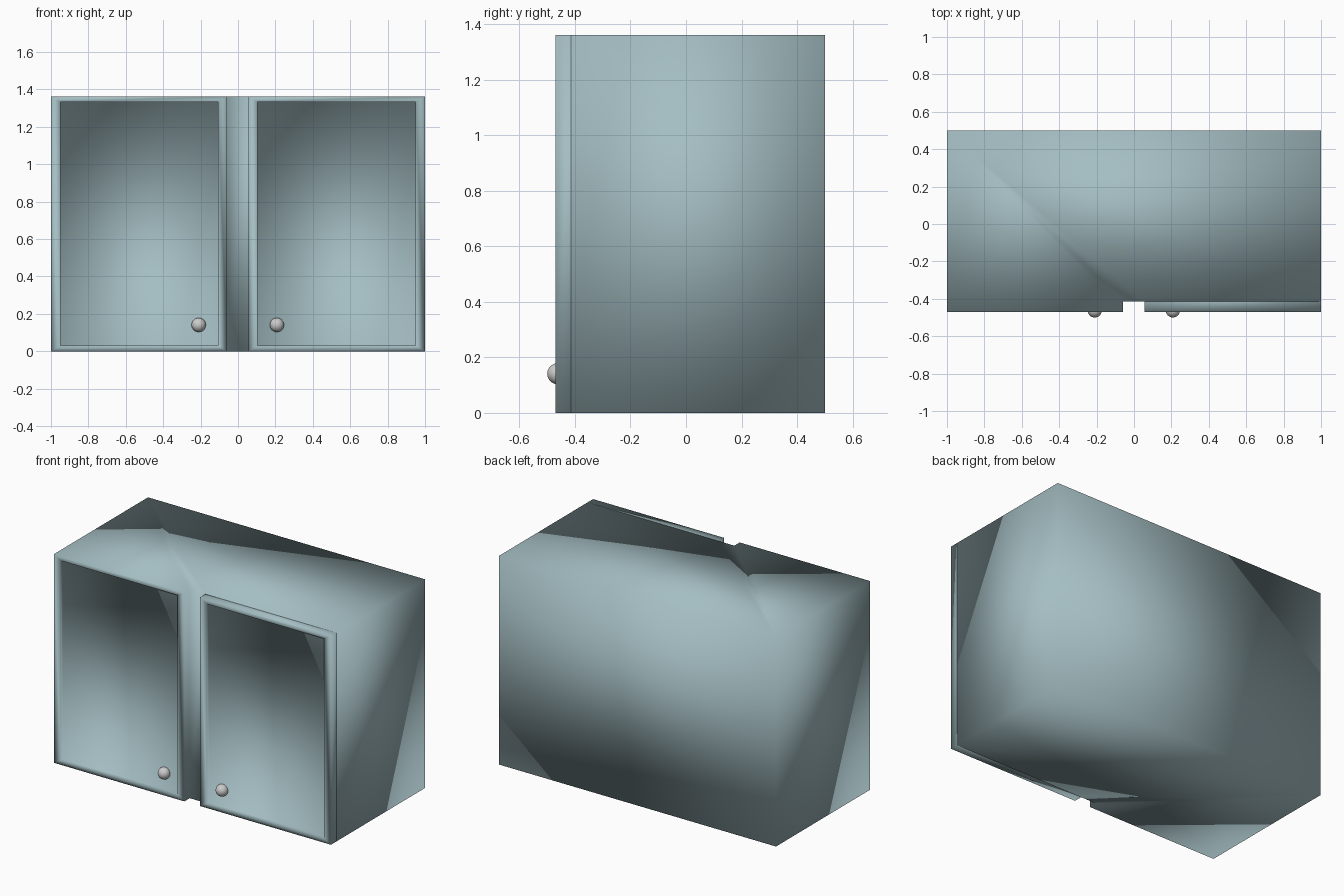
import bpy
import bmesh

if "Cube" in bpy.data.objects:
    bpy.data.objects.remove(bpy.data.objects["Cube"])

H = 1.362         # cabinet height
Y_FRONT = -0.47   # door face
Y_BODY = -0.415   # front of the carcass
Y_BACK = 0.5
LEFT_X, RIGHT_X = -0.058, 0.055   # inner door edges
SIDE, TOP, DEPTH = 0.05, 0.03, 0.018  # door frame width, height, panel recess

paint = bpy.data.materials.new("blue_grey_paint")
paint.diffuse_color = (0.37, 0.51, 0.54, 1)
paint.use_nodes = True
paint.node_tree.nodes["Principled BSDF"].inputs["Base Color"].default_value = paint.diffuse_color


def sink_panel(bm):
    """Step a recessed panel into the door face."""
    front = next(f for f in bm.faces
                 if all(abs(v.co.y - Y_FRONT) < 1e-4 for v in f.verts))
    xs = [v.co.x for v in front.verts]
    x0, x1 = min(xs), max(xs)
    bmesh.ops.inset_individual(bm, faces=[front], thickness=0.02)
    for v in front.verts:
        v.co.x = x0 + SIDE if v.co.x < (x0 + x1) / 2 else x1 - SIDE
        v.co.z = TOP if v.co.z < H / 2 else H - TOP
    bmesh.ops.inset_individual(bm, faces=[front], thickness=0)
    for v in front.verts:
        v.co.y = Y_FRONT + DEPTH


def add_prism(name, plan, open_back=False):
    """Raise a plan outline to full height, smooth shaded, with a sunken door panel."""
    bm = bmesh.new()
    base = bm.faces.new([bm.verts.new((x, y, 0)) for x, y in plan])
    top = bmesh.ops.extrude_face_region(bm, geom=[base], use_keep_orig=True)["geom"]
    for v in top:
        if isinstance(v, bmesh.types.BMVert):
            v.co.z = H
    bmesh.ops.recalc_face_normals(bm, faces=bm.faces)
    sink_panel(bm)
    if open_back:  # the door's back lies against the carcass
        back = [f for f in bm.faces if all(abs(v.co.y - Y_BODY) < 1e-4 for v in f.verts)]
        bmesh.ops.delete(bm, geom=back, context="FACES_ONLY")
    for f in bm.faces:
        f.smooth = True
    mesh = bpy.data.meshes.new(name)
    bm.to_mesh(mesh)
    bm.free()
    mesh.materials.append(paint)
    obj = bpy.data.objects.new(name, mesh)
    bpy.context.collection.objects.link(obj)


# carcass in one piece with the left door
add_prism("cabinet_body_and_left_door",
          [(-1, Y_FRONT), (LEFT_X, Y_FRONT), (LEFT_X, Y_BODY), (RIGHT_X, Y_BODY),
           (1, Y_BODY), (1, Y_BACK), (-1, Y_BACK)])

# right door
add_prism("right_door",
          [(RIGHT_X, Y_FRONT), (1, Y_FRONT), (1, Y_BODY), (RIGHT_X, Y_BODY)], open_back=True)

# round knobs
for side, x in (("left", -0.21), ("right", 0.208)):
    bpy.ops.mesh.primitive_uv_sphere_add(segments=32, ring_count=16, radius=0.038,
                                         location=(x, -0.462, 0.141))
    bpy.context.object.name = f"{side}_knob"
    bpy.ops.object.shade_smooth()
